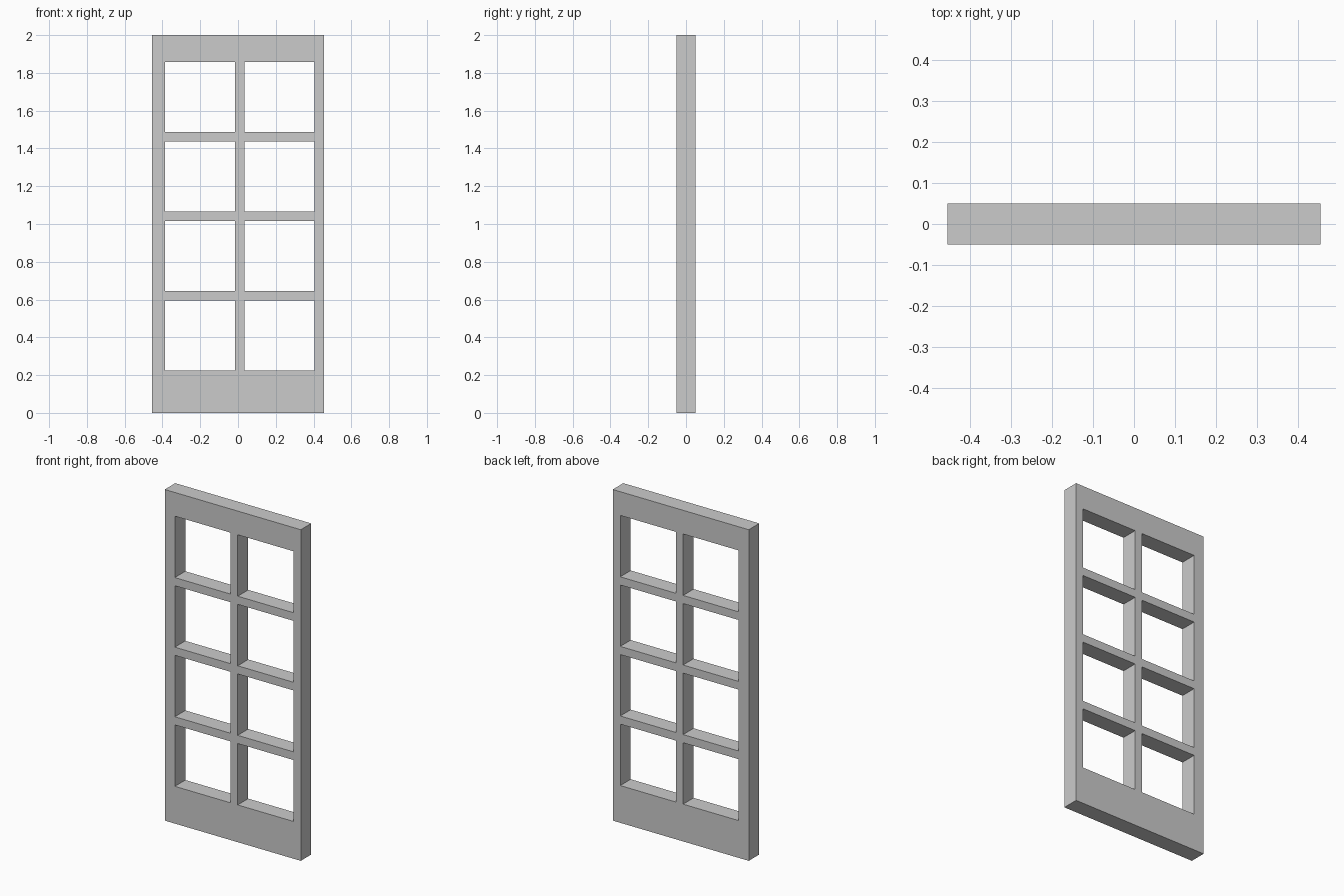
import bpy, bmesh

if "Cube" in bpy.data.objects:
    bpy.data.objects.remove(bpy.data.objects["Cube"])

W, D, H = 0.909, 0.10, 2.0          # door width, depth, height
PANE, PITCH = 0.371, 0.4203         # square opening and its spacing
X0, Z0 = -0.387, 0.225              # lower left corner of first opening
COLS, ROWS = 2, 4


def grid_lines(lo, hi, start, count):
    """Outer edges plus both edges of every opening along one axis."""
    lines = [lo]
    for i in range(count):
        a = start + i * PITCH
        lines += [a, a + PANE]
    return lines + [hi]


xs = grid_lines(-W / 2, W / 2, X0, COLS)
zs = grid_lines(0, H, Z0, ROWS)

# Front face of stiles, rails and glazing bars; odd/odd cells are openings
bm = bmesh.new()
v = [[bm.verts.new((x, -D / 2, z)) for z in zs] for x in xs]
for i in range(len(xs) - 1):
    for j in range(len(zs) - 1):
        if not (i % 2 and j % 2):
            bm.faces.new((v[i][j], v[i + 1][j], v[i + 1][j + 1], v[i][j + 1]))

# Thicken to the back, keeping the front faces
ext = bmesh.ops.extrude_face_region(bm, geom=bm.faces[:], use_keep_orig=True)
back = [g for g in ext["geom"] if isinstance(g, bmesh.types.BMVert)]
bmesh.ops.translate(bm, verts=back, vec=(0, D, 0))
bmesh.ops.recalc_face_normals(bm, faces=bm.faces[:])

mesh = bpy.data.meshes.new("door_frame")
bm.to_mesh(mesh)
bm.free()
door = bpy.data.objects.new("door_frame", mesh)
bpy.context.collection.objects.link(door)
